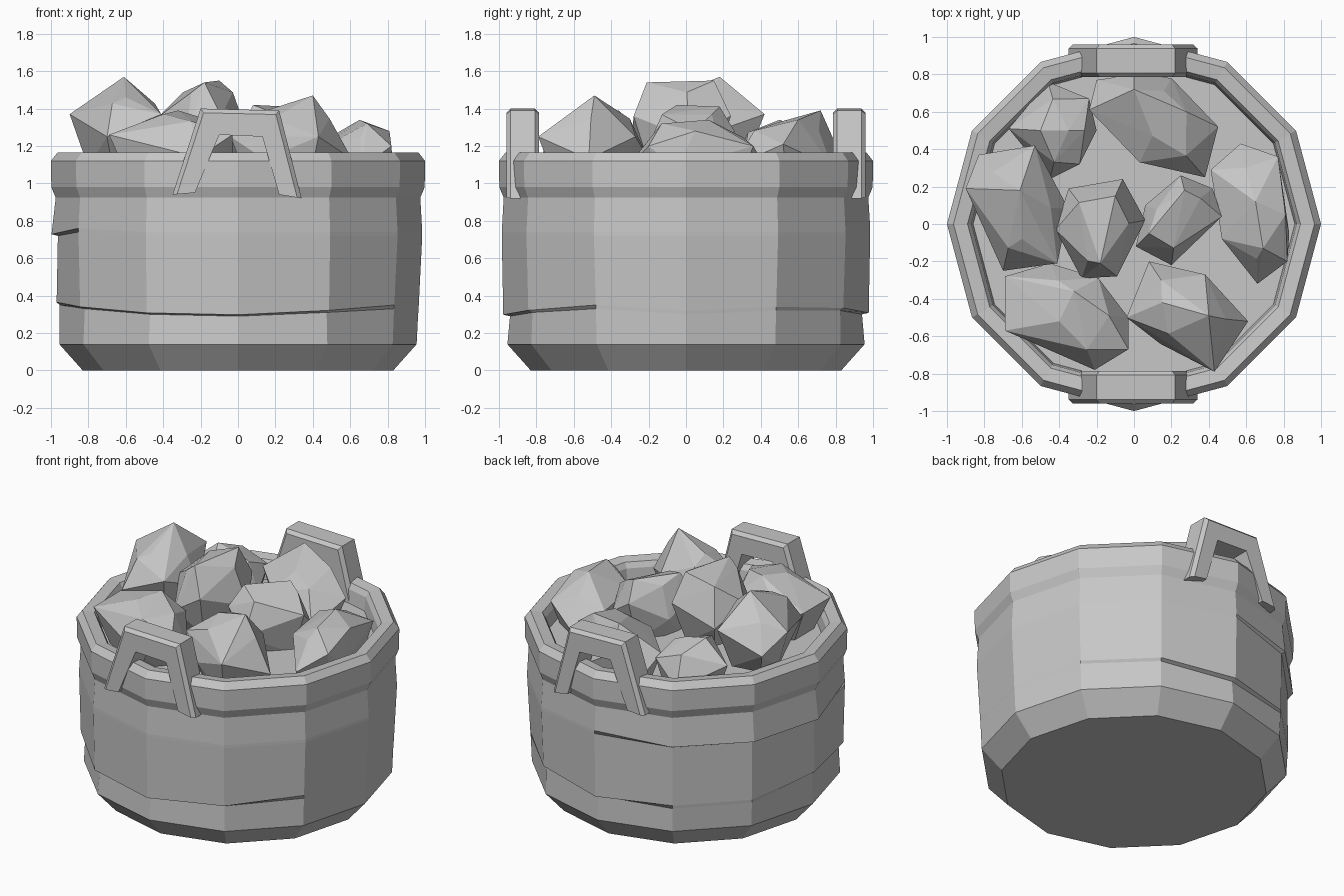
import bpy, bmesh, math

if "Cube" in bpy.data.objects:
    bpy.data.objects.remove(bpy.data.objects["Cube"], do_unlink=True)

grey = bpy.data.materials.new("plain grey")
grey.use_nodes = True
colour = (0.57, 0.57, 0.57, 1)
grey.diffuse_color = colour
grey.node_tree.nodes["Principled BSDF"].inputs["Base Color"].default_value = colour


def finish(bm, name):
    bmesh.ops.recalc_face_normals(bm, faces=bm.faces)
    mesh = bpy.data.meshes.new(name)
    bm.to_mesh(mesh)
    bm.free()
    mesh.materials.append(grey)
    obj = bpy.data.objects.new(name, mesh)
    bpy.context.collection.objects.link(obj)
    return obj


def lathe(name, profile, sides=12, ledges=None):
    """Spin (radius, height) points; ledges nudge single points in or out."""
    bm = bmesh.new()
    rings = []
    for level, (r, z) in enumerate(profile):
        ring = []
        for i in range(sides):
            dr, dz = (ledges or {}).get((level, i), (0, 0))
            a = math.tau * i / sides
            ring.append(bm.verts.new(((r + dr) * math.cos(a), (r + dr) * math.sin(a), z + dz)))
        rings.append(ring)
    for low, high in zip(rings, rings[1:]):
        for i in range(sides):
            j = (i + 1) % sides
            bm.faces.new((low[i], low[j], high[j], high[i]))
    bm.faces.new(rings[0])
    bm.faces.new(rings[-1])
    return finish(bm, name)


# Tub wall with overlapping board ledges that taper out along some sides
ledges = {}


def ledge(level, corners):
    """Give each corner a ledge of some strength, raised by some lift."""
    for i, (strength, lift) in corners.items():
        ledges[level, i] = (-0.022 * strength, lift)
        ledges[level + 1, i] = (0.012 * strength, lift - 0.012 * strength)


ledge(2, {1: (0, 0.02), 2: (0.5, 0.02), 3: (1, 0), 6: (0.4, 0.05), 7: (0.8, 0.03),
          8: (1, 0), 9: (1, -0.01), 10: (0.7, 0.01), 11: (0, 0.03)})
ledge(4, {3: (0, 0.02), 4: (0.7, 0), 5: (1, 0), 6: (1, 0), 7: (0, 0.02)})
lathe("tub_wall", [(0.83, 0), (0.955, 0.14), (0.963, 0.3), (0.965, 0.32),
                   (0.985, 0.72), (0.985, 0.74), (0.975, 0.92), (0.972, 1.0)], ledges=ledges)

# Thick rim, with the filling surface closing its inside
lathe("rim_and_filling", [(0.965, 0.9), (0.998, 0.98), (1.0, 1.12), (0.965, 1.165),
                          (0.89, 1.155), (0.87, 1.12), (0.86, 1.03)])

# Carrying handles, front and back
outline = [(-0.35, 0.94), (-0.2, 1.4), (0.22, 1.39), (0.34, 0.92),
           (0.22, 0.94), (0.13, 1.25), (-0.1, 1.26), (-0.23, 0.95)]
for name, side in (("front_handle", -1), ("back_handle", 1)):
    bm = bmesh.new()
    face = bm.faces.new([bm.verts.new((x, side * 0.785, z)) for x, z in outline])
    out = bmesh.ops.extrude_face_region(bm, geom=[face])
    moved = [v for v in out["geom"] if isinstance(v, bmesh.types.BMVert)]
    bmesh.ops.translate(bm, verts=moved, vec=(0, side * 0.175, 0))
    outer = {(round(x, 2), round(z, 2)) for x, z in outline[:4]}
    rim = [e for e in bm.edges if abs(e.verts[0].co.y - e.verts[1].co.y) < 0.01
           and all((round(v.co.x, 2), round(v.co.z, 2)) in outer for v in e.verts)]
    bmesh.ops.bevel(bm, geom=rim, offset=0.022, segments=1, affect="EDGES")
    finish(bm, name)


def stone(name, waist, outline, *peaks):
    """Faceted stone: hull of a zigzag waist, foot, shoulder and its peaks."""
    bm = bmesh.new()
    cx = sum(x for x, y in outline) / len(outline)
    cy = sum(y for x, y in outline) / len(outline)
    shoulder = waist + 0.78 * (min(p[2] for p in peaks) - waist)
    for i, (x, y) in enumerate(outline):
        bm.verts.new((x, y, waist + (-0.06 if i % 2 else 0.06)))
        inner = (cx + (x - cx) * 0.65, cy + (y - cy) * 0.65)
        bm.verts.new((*inner, waist - 0.22))
        if i % 2:
            bm.verts.new((*inner, shoulder))
    for peak in peaks:
        bm.verts.new(peak)
    bmesh.ops.convex_hull(bm, input=bm.verts)
    bmesh.ops.delete(bm, geom=[v for v in bm.verts if not v.link_faces], context="VERTS")
    finish(bm, name)


# Heap of stones
stone("left_stone", 1.31, [(-0.9, 0.19), (-0.83, 0.37), (-0.53, 0.42), (-0.35, 0.08),
      (-0.41, -0.21), (-0.7, -0.25)], (-0.61, 0.18, 1.57), (-0.6, -0.08, 1.46))
stone("back_stone", 1.15, [(-0.24, 0.61), (-0.2, 0.77), (0, 0.8), (0.2, 0.78), (0.45, 0.52),
      (0.38, 0.25), (0.03, 0.33)], (0, 0.72, 1.39), (0.1, 0.47, 1.32), (0.28, 0.6, 1.34))
stone("back_left_stone", 1.14, [(-0.67, 0.51), (-0.46, 0.76), (-0.24, 0.67), (-0.2, 0.5),
      (-0.29, 0.32), (-0.45, 0.24)], (-0.5, 0.5, 1.34), (-0.35, 0.5, 1.31))
stone("middle_left_stone", 1.3, [(-0.42, -0.03), (-0.35, 0.19), (-0.06, 0.24), (0.06, 0.02),
      (-0.09, -0.28), (-0.28, -0.29)], (-0.1, 0.15, 1.55), (-0.18, -0.21, 1.54))
stone("middle_right_stone", 1.22, [(0.01, -0.12), (0.06, 0.1), (0.25, 0.26), (0.42, 0.19),
      (0.47, 0.04), (0.2, -0.22)], (0.08, -0.05, 1.42), (0.27, 0.18, 1.41))
stone("right_stone", 1.14, [(0.41, 0.29), (0.57, 0.43), (0.77, 0.36), (0.83, -0.05),
      (0.82, -0.2), (0.66, -0.32), (0.47, -0.08)],
      (0.65, 0.12, 1.34), (0.69, -0.13, 1.32), (0.81, 0.05, 1.28))
stone("front_left_stone", 1.2, [(-0.69, -0.28), (-0.45, -0.21), (-0.19, -0.29), (-0.03, -0.5),
      (-0.03, -0.67), (-0.21, -0.78), (-0.69, -0.57)], (-0.32, -0.36, 1.39), (-0.4, -0.52, 1.37))
stone("front_right_stone", 1.19, [(-0.04, -0.5), (0.08, -0.2), (0.38, -0.27), (0.61, -0.52),
      (0.43, -0.79), (0.14, -0.64)], (0.4, -0.49, 1.47), (0.15, -0.42, 1.39))
